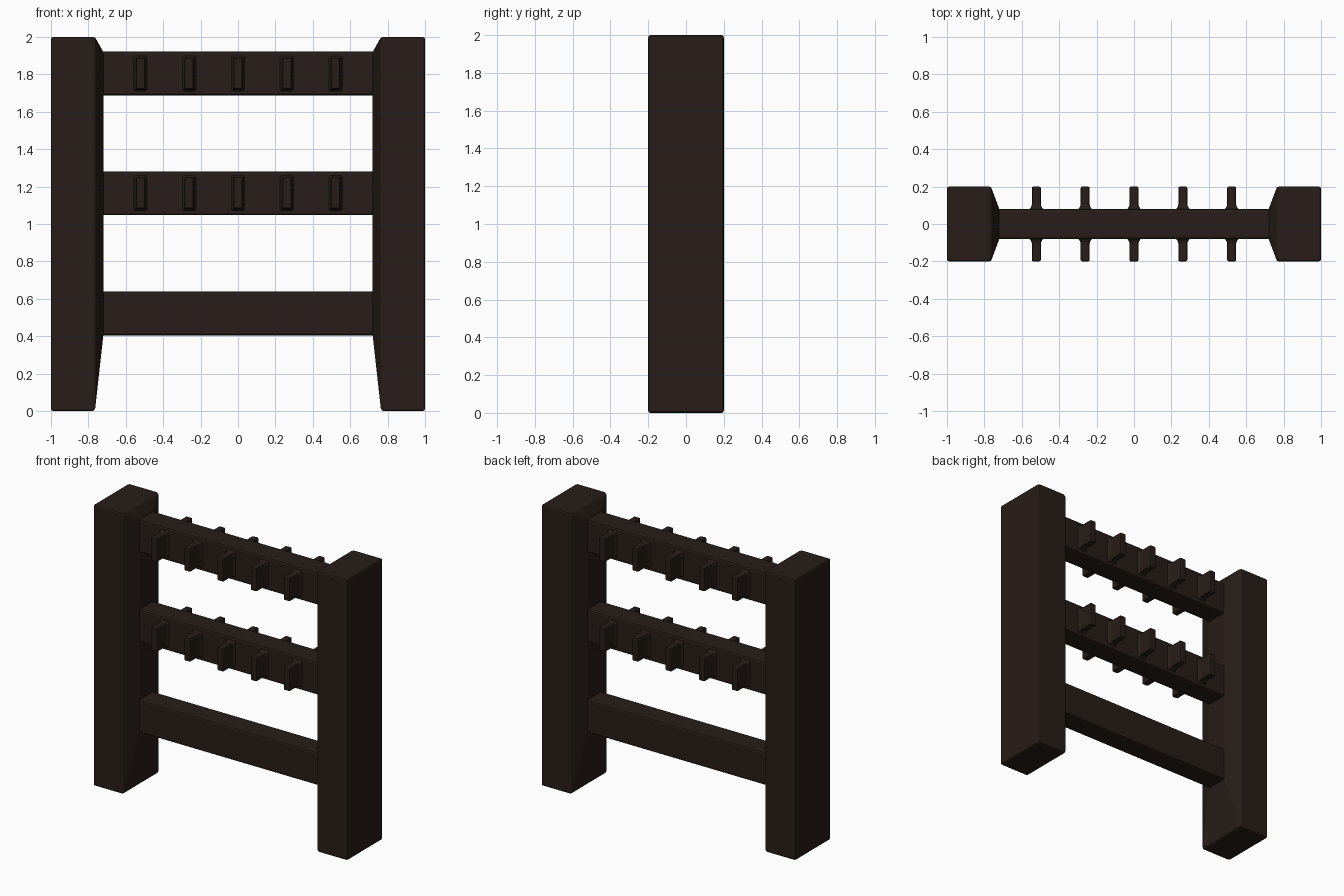
import bpy

if "Cube" in bpy.data.objects:
    bpy.data.objects.remove(bpy.data.objects["Cube"])

wood = bpy.data.materials.new("dark_wood")
wood.diffuse_color = (0.021, 0.012, 0.009, 1)
wood.use_nodes = True
wood.node_tree.nodes["Principled BSDF"].inputs["Base Color"].default_value = wood.diffuse_color


def loft(name, sections, bevel):
    """Closed solid through a list of four-cornered sections."""
    verts = [v for s in sections for v in s]
    n = len(sections)
    faces = [(3, 2, 1, 0), tuple(range(4 * n - 4, 4 * n))]
    for k in range(n - 1):
        for i in range(4):
            j = (i + 1) % 4
            faces.append((4 * k + i, 4 * k + j, 4 * k + 4 + j, 4 * k + 4 + i))
    me = bpy.data.meshes.new(name)
    me.from_pydata(verts, [], faces)
    me.materials.append(wood)
    ob = bpy.data.objects.new(name, me)
    bpy.context.collection.objects.link(ob)
    # consistent outward normals
    bpy.ops.object.select_all(action='DESELECT')
    ob.select_set(True)
    bpy.context.view_layer.objects.active = ob
    bpy.ops.object.mode_set(mode='EDIT')
    bpy.ops.mesh.select_all(action='SELECT')
    bpy.ops.mesh.normals_make_consistent(inside=False)
    bpy.ops.object.mode_set(mode='OBJECT')
    mod = ob.modifiers.new("soft_edges", 'BEVEL')
    mod.width = bevel
    mod.segments = 2
    mod.limit_method = 'ANGLE'
    mod.angle_limit = 0.5
    return ob


def x_section(x, hy, z0, z1):
    return [(x, -hy, z0), (x, hy, z0), (x, hy, z1), (x, -hy, z1)]


def y_section(y, x, hx, z, hz):
    return [(x - hx, y, z - hz), (x + hx, y, z - hz),
            (x + hx, y, z + hz), (x - hx, y, z + hz)]


# Side posts, with the inner face tapering in to the rails
for side, s in (("left", -1), ("right", 1)):
    loft(side + "_post", [x_section(s * 1.0, 0.2, 0, 2),
                          x_section(s * 0.765, 0.2, 0, 2),
                          x_section(s * 0.72, 0.08, 0.405, 1.92)], 0.012)

# Three horizontal rails
rails = {"lower": 0.522, "middle": 1.165, "upper": 1.805}
for level, z in rails.items():
    loft(level + "_rail", [x_section(-0.75, 0.08, z - 0.117, z + 0.117),
                           x_section(0.75, 0.08, z - 0.117, z + 0.117)], 0.012)

# Pegs with flared bases on both faces of the two higher rails
for level in ("middle", "upper"):
    for side, s in (("front", -1), ("back", 1)):
        for i in range(5):
            x, z = (i - 2) * 0.261, rails[level]
            loft(f"{level}_{side}_peg_{i + 1}",
                 [y_section(s * 0.07, x, 0.038, z, 0.095),
                  y_section(s * 0.08, x, 0.036, z, 0.093),
                  y_section(s * 0.098, x, 0.024, z, 0.083),
                  y_section(s * 0.2, x, 0.024, z, 0.083)], 0.008)
